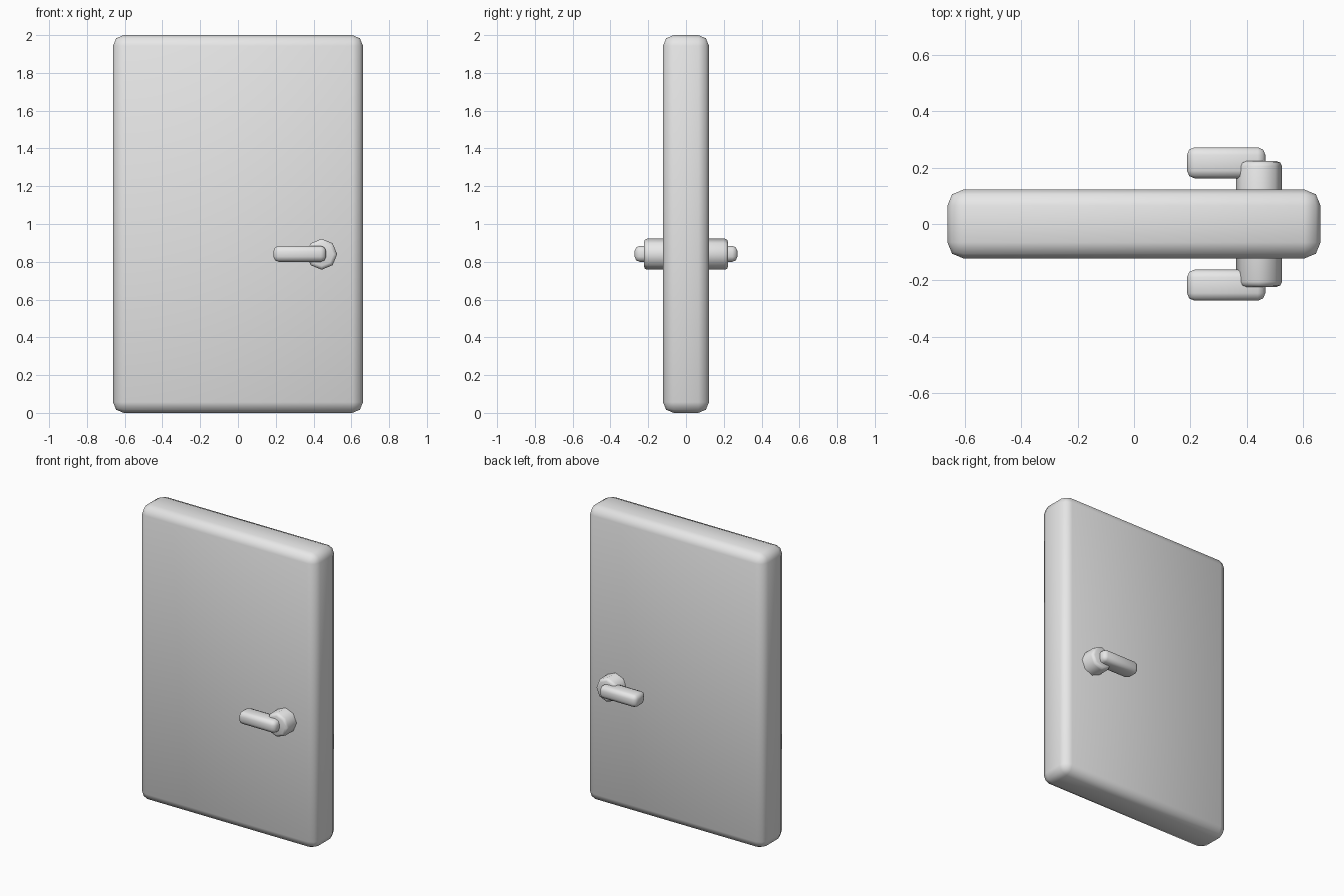
import bpy
import math

default = bpy.data.objects.get("Cube")
if default:
    bpy.data.objects.remove(default, do_unlink=True)

# One plain grey for every part
grey = bpy.data.materials.new("light_grey")
grey.use_nodes = True
colour = (0.8, 0.8, 0.8, 1)
grey.diffuse_color = colour
grey.node_tree.nodes["Principled BSDF"].inputs["Base Color"].default_value = colour


def finish(name, bevel):
    """Name the active part, round its edges and shade it smooth."""
    part = bpy.context.object
    part.name = name
    part.data.materials.append(grey)
    bpy.ops.object.transform_apply(location=False, rotation=True, scale=True)
    mod = part.modifiers.new("rounded_edges", "BEVEL")
    mod.width = bevel
    mod.segments = 2
    mod.limit_method = "ANGLE"
    mod.angle_limit = math.radians(60)
    bpy.ops.object.shade_smooth()
    return part


def rounded_box(name, centre, size, bevel):
    bpy.ops.mesh.primitive_cube_add(size=1, location=centre)
    bpy.context.object.scale = size
    return finish(name, bevel)


# Door slab
rounded_box("door_slab", (0, 0, 1), (1.324, 0.244, 2), 0.057)

# Octagonal spindle running through the slab
bpy.ops.mesh.primitive_cylinder_add(vertices=8, radius=0.082, depth=0.446,
                                    location=(0.443, 0, 0.84),
                                    rotation=(math.pi / 2, 0, 0))
finish("handle_spindle", 0.018)

# Lever on each face
for side, y in (("front", -0.217), ("back", 0.217)):
    rounded_box(side + "_lever", (0.327, y, 0.842), (0.278, 0.11, 0.084), 0.027)
